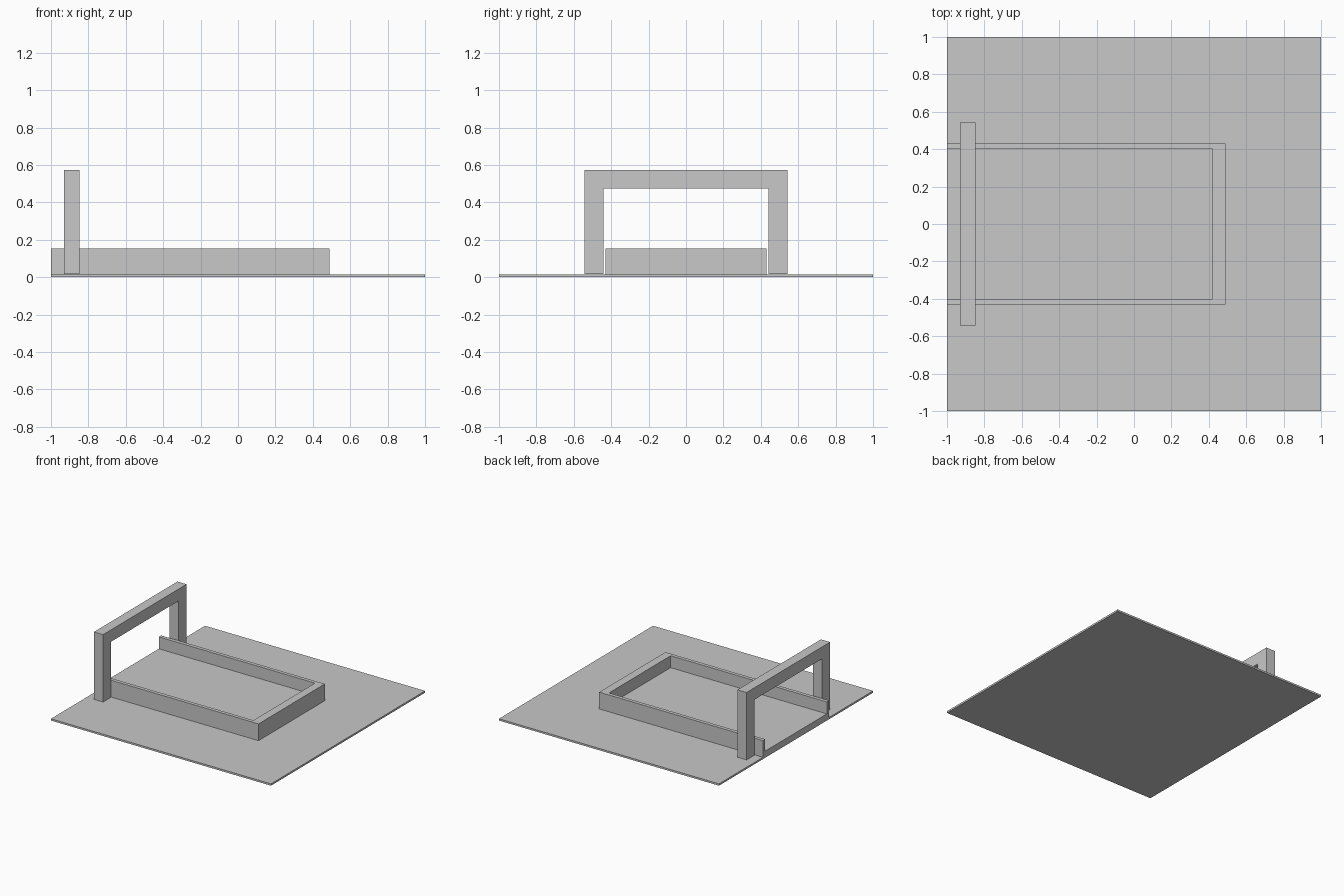
import bpy
import bmesh
from mathutils import Vector

cube = bpy.data.objects.get("Cube")
if cube:
    bpy.data.objects.remove(cube, do_unlink=True)

# One flat grey
GREY = (0.58, 0.58, 0.58, 1.0)
grey = bpy.data.materials.new("light_grey")
grey.use_nodes = True
grey.diffuse_color = GREY
bsdf = next(n for n in grey.node_tree.nodes if n.type == 'BSDF_PRINCIPLED')
bsdf.inputs["Base Color"].default_value = GREY


def prism(name, outline, offset):
    """Extrude a flat outline along an offset vector into a solid."""
    bm = bmesh.new()
    face = bm.faces.new([bm.verts.new(p) for p in outline])
    result = bmesh.ops.extrude_face_region(bm, geom=[face], use_keep_orig=True)
    moved = [v for v in result["geom"] if isinstance(v, bmesh.types.BMVert)]
    bmesh.ops.translate(bm, verts=moved, vec=Vector(offset))
    bmesh.ops.recalc_face_normals(bm, faces=bm.faces)
    mesh = bpy.data.meshes.new(name)
    bm.to_mesh(mesh)
    bm.free()
    mesh.materials.append(grey)
    obj = bpy.data.objects.new(name, mesh)
    bpy.context.collection.objects.link(obj)
    return obj


def slab(name, x0, x1, half_y, z0, z1):
    """Rectangular block centred on y = 0."""
    outline = [(x0, -half_y, z0), (x1, -half_y, z0),
               (x1, half_y, z0), (x0, half_y, z0)]
    return prism(name, outline, (0, 0, z1 - z0))


def u_shape(outer, inner, end, inner_end, start):
    """U outline as (along, across) pairs, open at the start."""
    half = [(start, outer), (end, outer)]
    inside = [(inner_end, inner), (start, inner)]
    return ([(a, -c) for a, c in half] + half[::-1]
            + inside[::-1] + [(a, -c) for a, c in inside])


BASE_TOP = 0.015

# Ground plate
slab("base_plate", -1, 1, 1, 0, BASE_TOP)

# Raised floor inside the curb
slab("inner_floor", -1, 0.42, 0.40, BASE_TOP, 0.055)

# Curb around three sides, open at the plate edge
curb = u_shape(0.43, 0.40, 0.488, 0.42, -1)
prism("curb_wall", [(a, c, BASE_TOP) for a, c in curb],
      (0, 0, 0.153 - BASE_TOP))

# Square gateway standing over the open end
gate = u_shape(0.542, 0.44, 0.572, 0.474, 0.018)
prism("gateway_arch", [(-0.93, c, a) for a, c in gate], (0.083, 0, 0))
